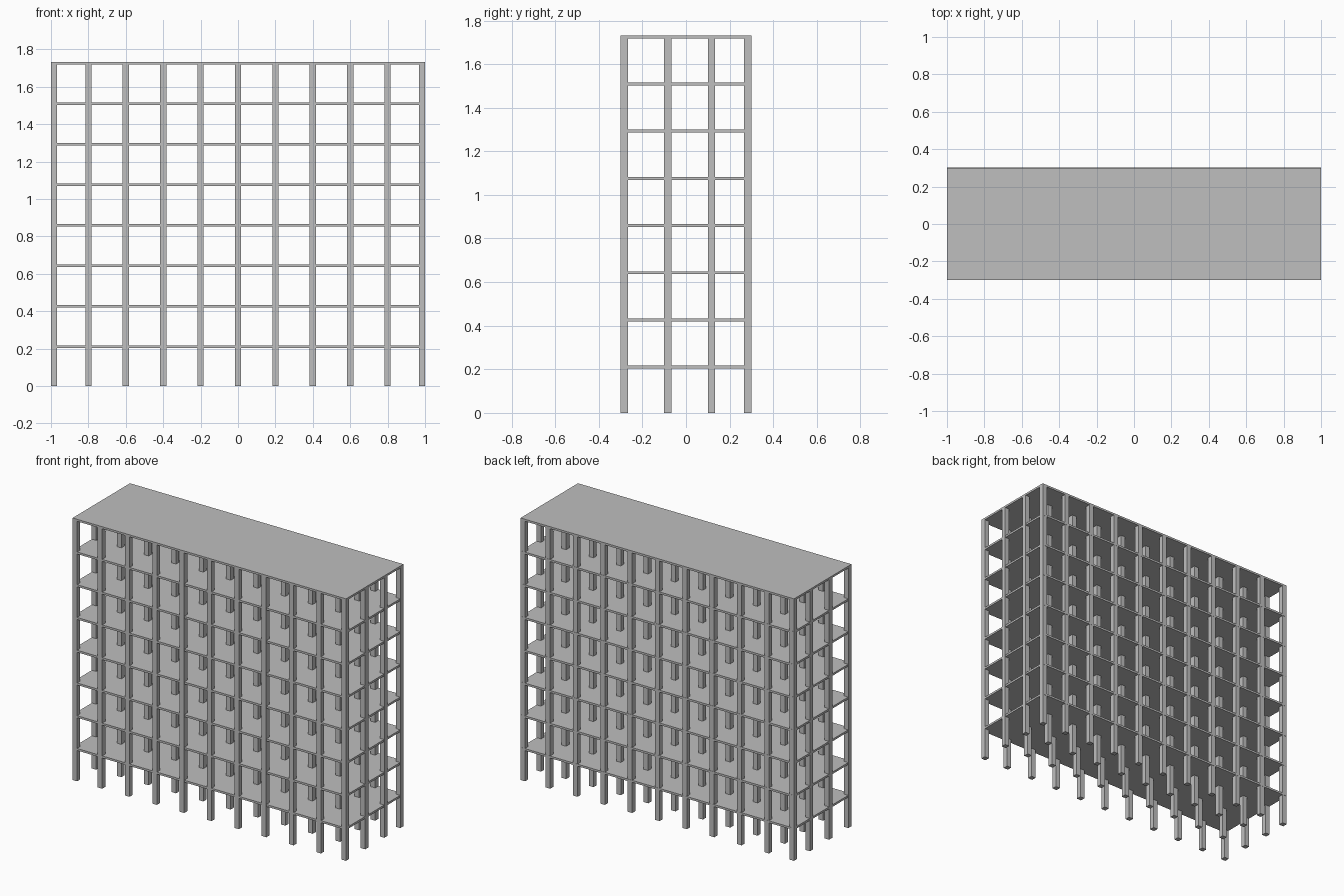
import bpy
import bmesh
from mathutils import Matrix, Vector

if "Cube" in bpy.data.objects:
    bpy.data.objects.remove(bpy.data.objects["Cube"], do_unlink=True)

LENGTH, DEPTH = 2.0, 0.6
STOREY, FLOORS = 0.2165, 8
SLAB = 0.0135
COLUMN = 0.033
BAY = 0.2
HEIGHT = STOREY * FLOORS

concrete = bpy.data.materials.new("concrete_grey")
concrete.use_nodes = True
grey = (0.52, 0.52, 0.52, 1)
concrete.diffuse_color = grey
concrete.node_tree.nodes["Principled BSDF"].inputs["Base Color"].default_value = grey


def add_box(name, low, high):
    """Box between two opposite corners."""
    low, high = Vector(low), Vector(high)
    bm = bmesh.new()
    bmesh.ops.create_cube(bm, size=1, matrix=Matrix.Translation((low + high) / 2)
                          @ Matrix.Diagonal((*(high - low), 1)))
    mesh = bpy.data.meshes.new(name)
    bm.to_mesh(mesh)
    bm.free()
    mesh.materials.append(concrete)
    obj = bpy.data.objects.new(name, mesh)
    bpy.context.collection.objects.link(obj)


# Column grid: the outer rows stay flush with the slab edges
half_x, half_y = LENGTH / 2, DEPTH / 2
for i in range(11):
    x = -half_x + i * BAY - COLUMN / 2
    x = max(-half_x, min(x, half_x - COLUMN))
    for j in range(4):
        y = min(-half_y + j * BAY, half_y - COLUMN)
        add_box(f"column_{i + 1}_{j + 1}", (x, y, 0),
                (x + COLUMN, y + COLUMN, HEIGHT - SLAB / 2))

# Floor slabs sit just behind the front and end column faces; the roof covers all
for k in range(1, FLOORS + 1):
    roof = k == FLOORS
    inset = 0 if roof else 0.001
    top = k * STOREY
    add_box("roof_slab" if roof else f"floor_slab_{k}",
            (inset - half_x, inset - half_y, top - SLAB),
            (half_x - inset, half_y + inset, top))
